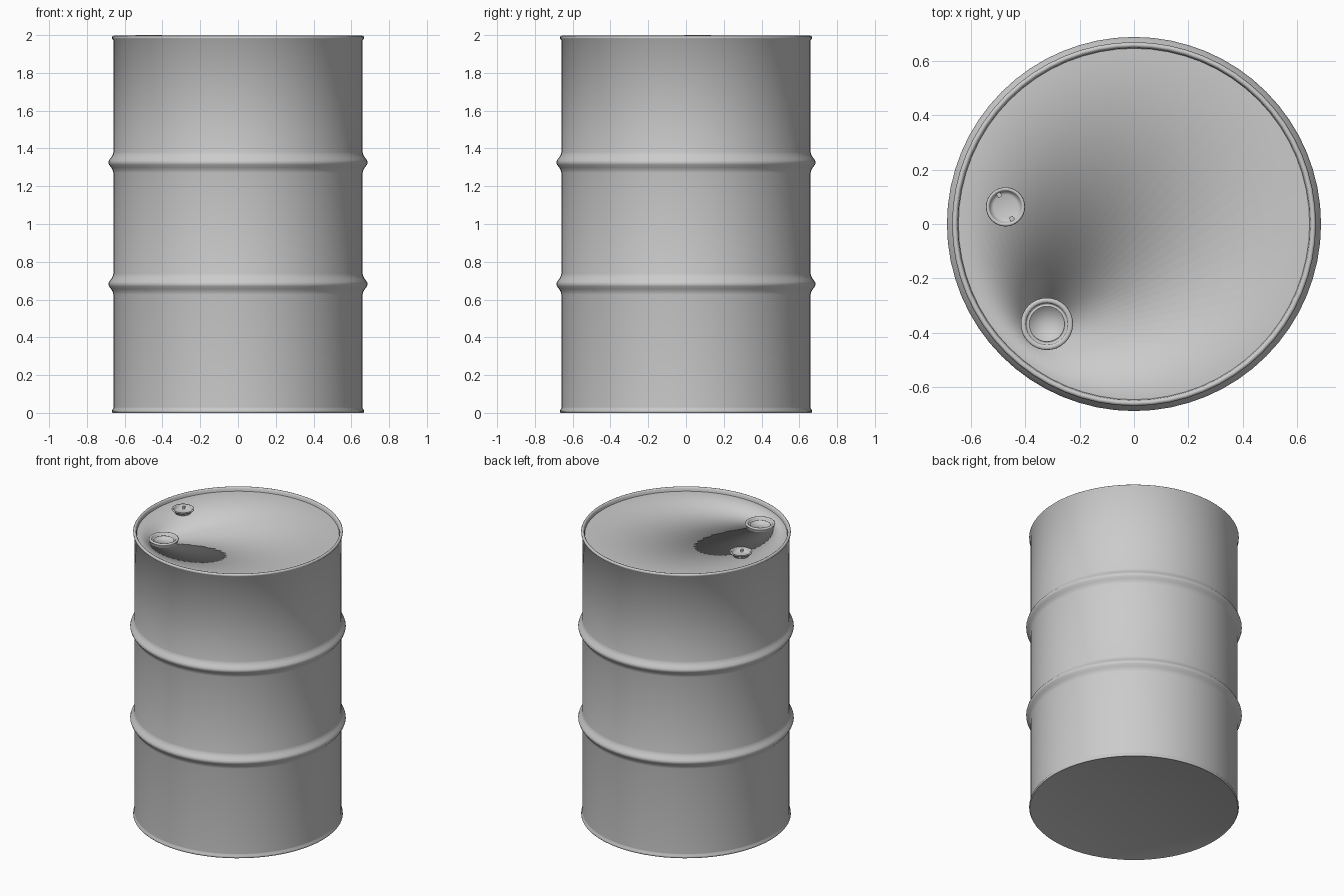
import bpy, math

if "Cube" in bpy.data.objects:
    bpy.data.objects.remove(bpy.data.objects["Cube"])

R, LID = 0.66, 1.97

steel = bpy.data.materials.new("steel")
steel.diffuse_color = (0.54, 0.54, 0.54, 1)
steel.use_nodes = True
steel.node_tree.nodes["Principled BSDF"].inputs["Base Color"].default_value = steel.diffuse_color


def loft(name, profile, segments, location=(0, 0, 0), sharp=60):
    """Skin circles given as (r, z[, cx, cy]); r = 0 gives a pole vertex."""
    verts, faces, rings = [], [], []
    for r, z, *centre in profile:
        cx, cy = centre or (0, 0)
        n = 1 if r == 0 else segments
        rings.append([len(verts) + i for i in range(n)])
        for i in range(n):
            a = 2 * math.pi * i / segments
            verts.append((cx + r * math.cos(a), cy + r * math.sin(a), z))
    for lo, hi in zip(rings, rings[1:]):
        for i in range(segments):
            j = (i + 1) % segments
            if len(lo) == 1:
                faces.append((lo[0], hi[j], hi[i]))
            elif len(hi) == 1:
                faces.append((lo[i], lo[j], hi[0]))
            else:
                faces.append((lo[i], lo[j], hi[j], hi[i]))
    mesh = bpy.data.meshes.new(name)
    mesh.from_pydata(verts, [], faces)
    mesh.materials.append(steel)
    obj = bpy.data.objects.new(name, mesh)
    bpy.context.collection.objects.link(obj)
    obj.location = location
    bpy.ops.object.select_all(action='DESELECT')
    obj.select_set(True)
    bpy.context.view_layer.objects.active = obj
    bpy.ops.object.shade_smooth_by_angle(angle=math.radians(sharp))
    return obj


def rib(z):
    """Rolled hoop swelling around height z."""
    half = [(0, -0.055), (0.003, -0.042), (0.012, -0.026), (0.023, -0.012)]
    return ([(R + d, z + h) for d, h in half] + [(R + 0.027, z)]
            + [(R + d, z - h) for d, h in reversed(half)])


# Drum shell: flat base, rolled chimes and two hoops
shell = [(0, 0.003), (0.655, 0.003), (0.663, 0.0), (0.668, 0.006),
         (0.667, 0.014), (R, 0.024), (R, 0.03)]
shell += rib(0.682) + rib(1.326)
shell += [(R, 1.974), (0.667, 1.981), (0.668, 1.989), (0.664, 1.995),
          (0.658, 1.997), (0.652, 1.995), (0.648, 1.988), (0.645, LID)]
loft("drum_shell", shell, 64)

# Recessed lid, pressed down around the filler opening and softly shaded
BX, BY = -0.32, -0.367
loft("lid", [(0.646, LID), (0.64, LID), (0.088, LID, BX, BY),
             (0.092, LID - 0.012, BX, BY)], 64, sharp=180)

# Large filler opening with rolled lip and sunken conical plug
loft("large_bung", [(0.089, -0.003), (0.089, 0.012), (0.095, 0.017),
                    (0.096, 0.022), (0.092, 0.027), (0.082, 0.027),
                    (0.077, 0.022), (0.075, 0.008), (0.068, 0.006),
                    (0.066, 0.012), (0.064, 0.012), (0.062, 0.004),
                    (0, 0.003)],
     32, (BX, BY, LID), sharp=180)

# Small vent plug with a flared lip and dished centre
VX, VY = -0.472, 0.063
loft("small_bung", [(0.05, 0), (0.055, 0.012), (0.069, 0.02), (0.072, 0.025),
                    (0.07, 0.03), (0.062, 0.03), (0.059, 0.026),
                    (0.055, 0.01), (0.045, 0.006), (0, 0.005)],
     32, (VX, VY, LID), sharp=180)

# Two wrench lugs inside the vent plug
for i in range(2):
    a = math.radians(118 + 180 * i)
    bpy.ops.mesh.primitive_cube_add(
        size=1, rotation=(0, 0, a),
        location=(VX + 0.05 * math.cos(a), VY + 0.05 * math.sin(a), LID + 0.012))
    lug = bpy.context.object
    lug.name = f"vent_lug_{i + 1}"
    lug.scale = (0.018, 0.016, 0.014)
    lug.data.materials.append(steel)
